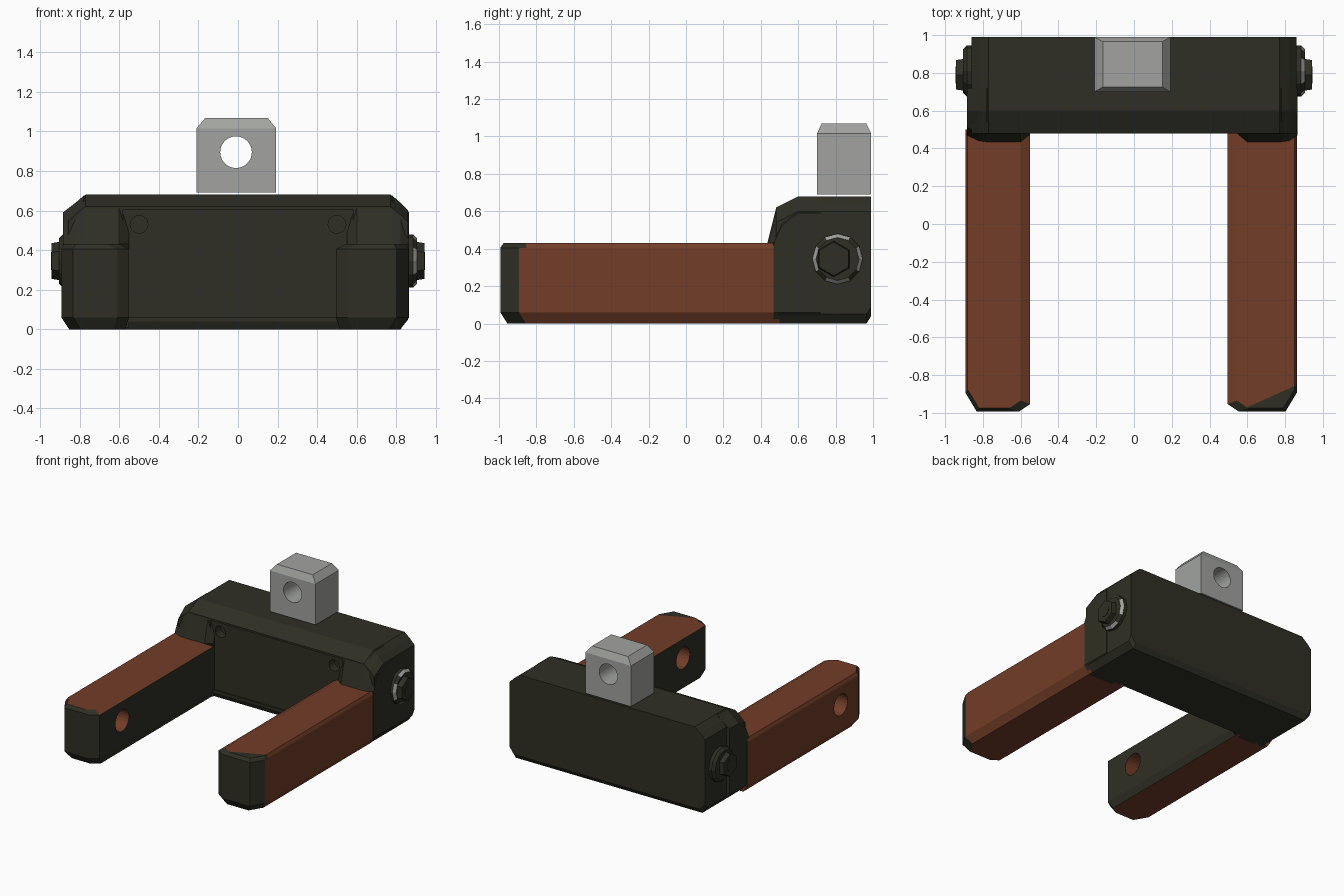
import bpy, bmesh, math
from mathutils import Vector, Matrix

if "Cube" in bpy.data.objects:
    bpy.data.objects.remove(bpy.data.objects["Cube"], do_unlink=True)


def make_material(name, rgb):
    m = bpy.data.materials.new(name)
    m.use_nodes = True
    m.diffuse_color = (*rgb, 1)
    m.node_tree.nodes["Principled BSDF"].inputs["Base Color"].default_value = (*rgb, 1)
    return m


MATS = [make_material("dark olive", (0.028, 0.028, 0.018)),
        make_material("rust orange", (0.17, 0.047, 0.021)),
        make_material("light grey", (0.36, 0.37, 0.35))]
DARK, ORANGE, GREY = range(3)


def finish(name, bm, rule):
    """Turn a bmesh into an object; rule is a colour index or a face function."""
    bmesh.ops.recalc_face_normals(bm, faces=bm.faces)
    bm.normal_update()
    for f in bm.faces:
        f.material_index = rule(f) if callable(rule) else rule
    mesh = bpy.data.meshes.new(name)
    bm.to_mesh(mesh)
    bm.free()
    for m in MATS:
        mesh.materials.append(m)
    ob = bpy.data.objects.new(name, mesh)
    bpy.context.collection.objects.link(ob)
    return ob


def loft(rings):
    """Skin a list of matching rings and cap both ends."""
    bm = bmesh.new()
    loops = [[bm.verts.new(p) for p in ring] for ring in rings]
    n = len(loops[0])
    for a, b in zip(loops, loops[1:]):
        for i in range(n):
            bm.faces.new((a[i], a[(i + 1) % n], b[(i + 1) % n], b[i]))
    bm.faces.new(loops[0])
    bm.faces.new(loops[-1])
    return bm


def cylinder(centre, axis, radius, depth, sides, top_radius=None):
    bm = bmesh.new()
    turn = Vector(axis).to_track_quat('Z', 'Y').to_matrix().to_4x4()
    bmesh.ops.create_cone(bm, cap_ends=True, segments=sides, radius1=radius,
                          radius2=top_radius or radius, depth=depth,
                          matrix=Matrix.Translation(centre) @ turn)
    return bm


def box(lo, hi):
    def ring(z):
        return [(lo[0], lo[1], z), (hi[0], lo[1], z), (hi[0], hi[1], z), (lo[0], hi[1], z)]
    return loft([ring(lo[2]), ring(hi[2])])


def cut(target, bm, colour):
    """Subtract a cutter, leaving its colour on the cut walls."""
    cutter = finish("cutter", bm, colour)
    cutter.hide_render = True
    mod = target.modifiers.new("cut", 'BOOLEAN')
    mod.operation, mod.solver, mod.object = 'DIFFERENCE', 'EXACT', cutter
    bpy.context.view_layer.objects.active = target
    bpy.ops.object.modifier_apply(modifier=mod.name)
    bpy.data.objects.remove(cutter, do_unlink=True)


# Cross beam: one side profile swept in x, with clipped ends
def beam_ring(x, low, high):
    return [(x, 0.99, low + 0.04), (x, 0.965, low), (x, 0.5, low), (x, 0.48, low + 0.04),
            (x, 0.48, high - 0.06), (x, 0.6, high), (x, 0.99, high)]


ENDS = [(0.77, 0, 0.68), (0.82, 0, 0.64), (0.86, 0.05, 0.6)]
beam = finish("cross_beam", loft([beam_ring(-x, l, h) for x, l, h in reversed(ENDS)]
                                 + [beam_ring(x, l, h) for x, l, h in ENDS]), DARK)
cut(beam, box((-0.58, 0.4, 0.06), (0.58, 0.492, 0.605)), DARK)
for side in (-1, 1):
    cut(beam, cylinder((side * 0.5, 0.5, 0.53), (0, 1, 0), 0.045, 0.12, 16), DARK)


# Shoulders that carry the arms
def shoulder_ring(x, low, high, front, lip):
    return [(x, 0.72, low), (x, front, low), (x, front, 0.4), (x, lip, 0.43),
            (x, lip + 0.045, high - 0.065), (x, 0.6, high), (x, 0.72, high)]


for side, label in ((-1, "right"), (1, "left")):
    outer = 0.885 if side < 0 else 0.865
    finish(label + "_shoulder", loft([
        shoulder_ring(side * 0.55, 0.01, 0.64, 0.475, 0.475),
        shoulder_ring(side * 0.6, 0.0, 0.675, 0.465, 0.435),
        shoulder_ring(side * 0.78, 0.0, 0.675, 0.465, 0.435),
        shoulder_ring(side * 0.82, 0.0, 0.64, 0.465, 0.44),
        shoulder_ring(side * outer, 0.06, 0.59, 0.468, 0.47)]), DARK)


# Arms: plan outline lofted upward, with dark inner and front faces
def arm_ring(side, x0, x1, y0, z):
    plan = [(x0, 0.5), (x0, y0 + 0.04), (x0 + 0.06, y0), (x1 - 0.06, y0),
            (x1, y0 + 0.1), (x1, 0.5)]
    return [(side * x, y, z) for x, y in plan]


def arm_colour(side):
    def rule(f):
        n, c = f.normal, f.calc_center_median()
        inner = n.x * side < -0.5 and abs(n.z) < 0.6
        clipped_tip = side > 0 and c.y < -0.97 + (c.x - 0.6) * 0.45
        return DARK if inner or n.y < -0.25 or clipped_tip else ORANGE
    return rule


for side, label, x0, x1 in ((-1, "right", 0.55, 0.893), (1, "left", 0.495, 0.862)):
    bm = loft([arm_ring(side, x0 + 0.02, x1 - 0.04, -0.955, 0),
               arm_ring(side, x0, x1, -0.993, 0.06),
               arm_ring(side, x0, x1, -0.993, 0.405),
               arm_ring(side, x0 + 0.05, x1 - 0.012, -0.975, 0.43)])
    if side > 0:
        top = [f for f in bm.faces if f.calc_center_median().z > 0.41]
        edges = {e for f in top for e in f.edges}
        bmesh.ops.bisect_plane(bm, geom=top + list(edges), plane_co=(0.6, -0.97, 0.43),
                               plane_no=(-0.45, 1, 0))
    arm = finish(label + "_arm", bm, arm_colour(side))
    # Pin hole: right through one arm, blind in the other
    depth = 1.0 if side < 0 else 0.5
    cut(arm, cylinder((side * 0.55, -0.67, 0.255), (1, 0, 0), 0.085, depth, 24), ORANGE)


# Side bolts: flange washer, hex head and central pin
for side, label in ((-1, "right"), (1, "left")):
    def flange_colour(f):
        c = f.calc_center_median()
        sector = int((math.atan2(c.z - 0.345, c.y - 0.81) + math.pi) * 12 / math.tau)
        rim = 0.2 < abs(f.normal.x) < 0.9
        return GREY if side > 0 and rim and sector % 3 != 1 else DARK

    axis = (side, 0, 0)
    finish(label + "_bolt_washer", cylinder((side * 0.87, 0.81, 0.345), axis, 0.135, 0.03, 12),
           DARK)
    finish(label + "_bolt_flange",
           cylinder((side * 0.895, 0.81, 0.345), axis, 0.135, 0.02, 12, 0.115), flange_colour)
    finish(label + "_bolt_head",
           cylinder((side * 0.913, 0.79, 0.345), axis, 0.1, 0.06, 6, 0.09), DARK)
    finish(label + "_bolt_pin", cylinder((side * 0.925, 0.79, 0.345), axis, 0.045, 0.042, 12),
           DARK)


# Lifting lug with a through hole
def lug_ring(x0, x1, y0, y1, z):
    return [(x0, y0, z), (x1, y0, z), (x1, y1, z), (x0, y1, z)]


lug = finish("lug", loft([lug_ring(-0.21, 0.193, 0.7, 0.99, 0.69),
                          lug_ring(-0.21, 0.193, 0.7, 0.99, 1.015),
                          lug_ring(-0.165, 0.15, 0.725, 0.965, 1.068)]), GREY)
cut(lug, cylinder((-0.01, 0.85, 0.895), (0, 1, 0), 0.08, 0.6, 32), GREY)
